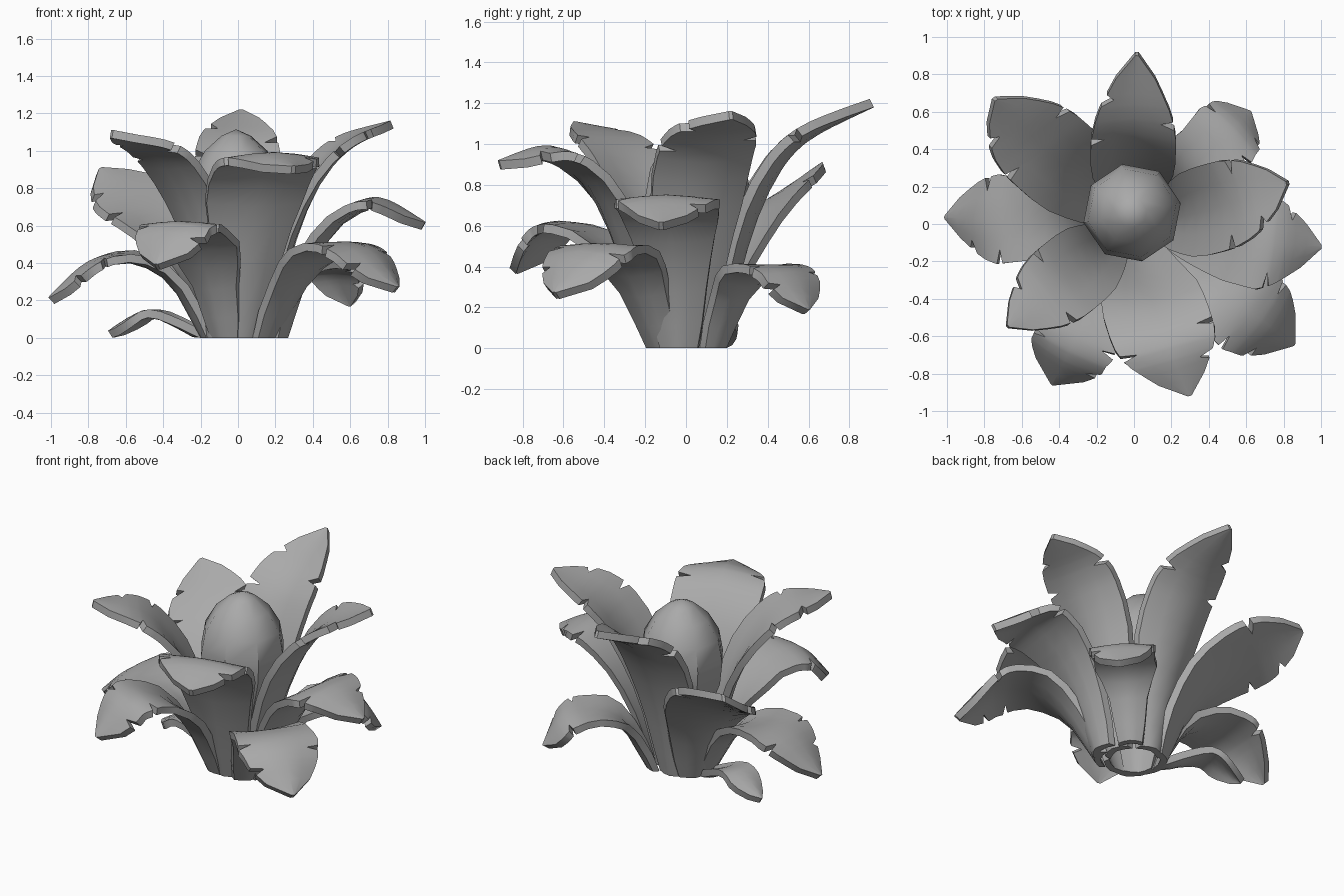
import bpy
import bmesh
from math import cos, sin, radians, pi
from mathutils import Vector

if "Cube" in bpy.data.objects:
    bpy.data.objects.remove(bpy.data.objects["Cube"])

THICK = 0.045
COLUMNS = (-1, -0.5, 0, 0.5, 1)
# Leaf outlines as (position, relative half width): stalk, broad blade, pointed tip
BLADE_END = [(0.78, 0.88), (0.88, 0.54), (1, 0.04)]
TALL = [(0, 0.38), (0.25, 0.74), (0.42, 0.96), (0.55, 1), (0.68, 0.98)] + BLADE_END
ARCHING = [(0, 0.36), (0.25, 0.62), (0.5, 0.9), (0.68, 1)] + BLADE_END

grey = bpy.data.materials.new("leaf_grey")
grey.use_nodes = True
grey.diffuse_color = (0.4, 0.4, 0.4, 1)
grey.node_tree.nodes["Principled BSDF"].inputs["Base Color"].default_value = (0.4, 0.4, 0.4, 1)


def finish(name, bm, angle):
    """Turn a bmesh into a shaded object."""
    bmesh.ops.recalc_face_normals(bm, faces=bm.faces)
    mesh = bpy.data.meshes.new(name)
    bm.to_mesh(mesh)
    bm.free()
    mesh.materials.append(grey)
    obj = bpy.data.objects.new(name, mesh)
    bpy.context.collection.objects.link(obj)
    bpy.ops.object.select_all(action="DESELECT")
    obj.select_set(True)
    bpy.context.view_layer.objects.active = obj
    bpy.ops.object.shade_smooth_by_angle(angle=radians(angle))


def spine_at(points, t):
    """Smooth curve through the (radius, height) points."""
    f = t * (len(points) - 1)
    i = min(int(f), len(points) - 2)
    f -= i
    p = [Vector(points[max(0, min(len(points) - 1, i + k))]) for k in (-1, 0, 1, 2)]
    m1, m2 = (p[2] - p[0]) / 2, (p[3] - p[1]) / 2
    a, b = p[1], p[2]
    return (a * (2 * f**3 - 3 * f**2 + 1) + m1 * (f**3 - 2 * f**2 + f)
            + b * (3 * f**2 - 2 * f**3) + m2 * (f**3 - f**2))


def width_at(outline, t, blunt):
    """Relative half width of a leaf, rounded out near the tip when blunt."""
    for (t0, w0), (t1, w1) in zip(outline, outline[1:]):
        if t <= t1:
            return w0 + (w1 - w0) * (t - t0) / (t1 - t0) + blunt * max(0, sin(pi * (t - 0.75) * 4))


def leaf(name, azimuth, spine, half, outline, bend=0, roll=0, droop=0.6, blunt=0, flip=1,
         notched=True):
    # Stations along the leaf, each with the cut depth of its two edges
    rows = [(k / 10, 0, 0) for k in range(11)]
    if notched:
        for centre, side in ((0.66, 1), (0.74, -1), (0.83, 1)):
            cut = (0.32, 0) if side * flip > 0 else (0, 0.32)
            rows += [(centre - 0.018, 0, 0), (centre, *cut), (centre + 0.018, 0, 0)]
    rows.sort()
    bm = bmesh.new()
    upper, lower = [], []
    for t, cut_a, cut_b in rows:
        r, z = spine_at(spine, t)
        tan = (spine_at(spine, min(1, t + 0.02)) - spine_at(spine, max(0, t - 0.02))).normalized()
        az = radians(azimuth + bend * t)
        out = Vector((cos(az), sin(az), 0))
        side = Vector((-sin(az), cos(az), 0))
        normal = -tan.y * out + Vector((0, 0, tan.x))
        w = half * width_at(outline, t, blunt)
        cup = 0.45 - droop * t
        top_row, low_row = [], []
        for u in COLUMNS:
            v = u * (1 - cut_a) if u == 1 else u * (1 - cut_b) if u == -1 else u
            p = (out * r + Vector((0, 0, z)) + side * (w * v)
                 + normal * (w * (cup * abs(v) ** 1.6 + roll * v * t)))
            for row, shift in ((top_row, 0.5), (low_row, -0.5)):
                q = p + normal * (THICK * shift)
                q.z = 0 if t == 0 else max(0, q.z)
                row.append(bm.verts.new(q))
        upper.append(top_row)
        lower.append(low_row)
    last = len(COLUMNS) - 1
    # Blade surfaces
    for grid in (upper, lower):
        for a, b in zip(grid, grid[1:]):
            for j in range(last):
                bm.faces.new((a[j], a[j + 1], b[j + 1], b[j]))
    # Rim along both edges, then the two ends
    for i in range(len(rows) - 1):
        for j in (0, last):
            bm.faces.new((upper[i][j], upper[i + 1][j], lower[i + 1][j], lower[i][j]))
    for i in (0, -1):
        for j in range(last):
            bm.faces.new((upper[i][j], upper[i][j + 1], lower[i][j + 1], lower[i][j]))
    finish(name, bm, 35)


# Tall inner leaves
leaf("back_tall_leaf", 93, [(0.17, 0), (0.26, 0.42), (0.39, 0.78), (0.57, 1.02), (0.91, 1.2)],
     0.23, TALL, bend=-4, droop=0.35)
leaf("front_right_tall_leaf", 219,
     [(0.17, 0), (0.27, 0.5), (0.41, 0.82), (0.6, 1.02), (0.87, 1.09)], 0.22, TALL, flip=-1)
leaf("front_tall_leaf", 279, [(0.17, 0), (0.33, 0.5), (0.48, 0.82), (0.69, 0.97), (0.96, 0.9)],
     0.28, TALL, bend=9, droop=0.75)
leaf("left_tall_leaf", 6, [(0.17, 0), (0.27, 0.45), (0.42, 0.82), (0.6, 1.03), (0.85, 1.14)],
     0.24, TALL, bend=9, droop=0.45, flip=-1)
leaf("back_right_leaf", 143, [(0.18, 0), (0.31, 0.32), (0.5, 0.57), (0.74, 0.75), (1, 0.89)],
     0.25, TALL, bend=-5, roll=-0.5)

# Lower leaves that arch over
leaf("right_arching_leaf", 178, [(0.18, 0), (0.35, 0.3), (0.57, 0.42), (0.79, 0.39), (1, 0.2)],
     0.24, ARCHING, roll=-0.1, droop=0.75)
leaf("front_right_arching_leaf", 243,
     [(0.18, 0), (0.33, 0.33), (0.54, 0.55), (0.76, 0.59), (0.95, 0.38)], 0.23, ARCHING,
     droop=0.8, blunt=0.18)
leaf("front_left_arching_leaf", 323,
     [(0.22, 0), (0.41, 0.32), (0.62, 0.48), (0.85, 0.46), (1.06, 0.26)], 0.25, ARCHING,
     droop=0.85, blunt=0.1, flip=-1)
leaf("left_arching_leaf", 351, [(0.25, 0), (0.37, 0.35), (0.54, 0.62), (0.75, 0.73), (1, 0.6)],
     0.26, ARCHING, bend=2, droop=0.75)
leaf("back_left_arching_leaf", 44,
     [(0.22, 0), (0.37, 0.28), (0.54, 0.38), (0.73, 0.36), (0.85, 0.18)], 0.2, ARCHING,
     droop=0.75, blunt=0.15, flip=-1)
leaf("small_ground_leaf", 164, [(0.2, 0), (0.33, 0.07), (0.47, 0.13), (0.58, 0.1), (0.71, 0.02)],
     0.11, ARCHING, droop=0.9, notched=False)

# Closed bud in the middle: eight-sided profile of revolution
profile = [(0.09, 0.2), (0.18, 0.42), (0.25, 0.6), (0.265, 0.74), (0.24, 0.88), (0.17, 1), (0.08, 1.08)]
SIDES = 8
bm = bmesh.new()
centre = Vector((-0.01, 0.06, 0))
rings = [[bm.verts.new(centre + Vector((r * cos(2 * pi * k / SIDES + 0.2),
                                        r * sin(2 * pi * k / SIDES + 0.2), z)))
          for k in range(SIDES)] for r, z in profile]
apex = bm.verts.new(centre + Vector((0, 0, 1.115)))
for a, b in zip(rings, rings[1:]):
    for k in range(SIDES):
        n = (k + 1) % SIDES
        bm.faces.new((a[k], a[n], b[n], b[k]))
for k in range(SIDES):
    bm.faces.new((rings[-1][k], rings[-1][(k + 1) % SIDES], apex))
bm.faces.new(rings[0])
finish("centre_bud", bm, 40)
